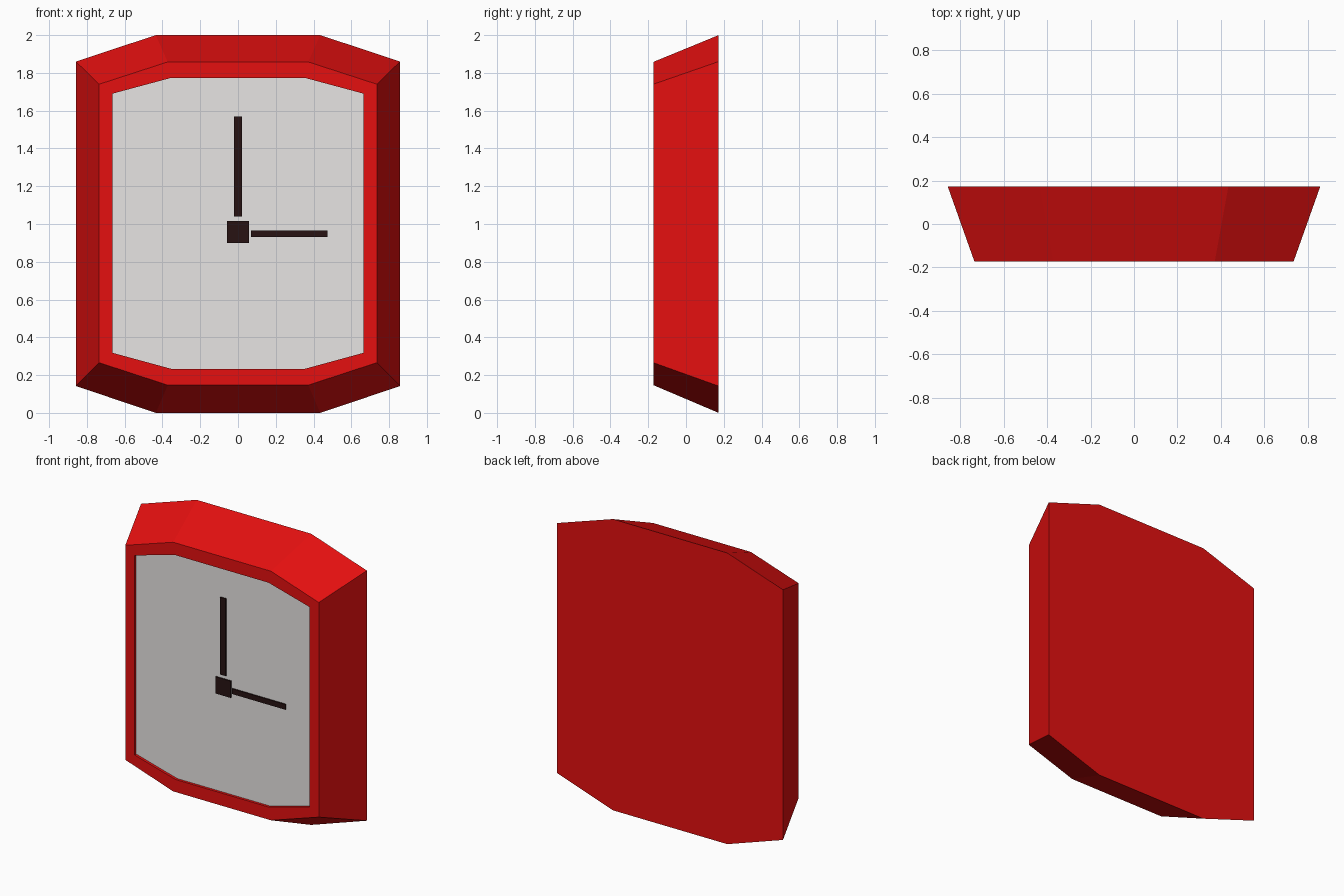
import bpy, bmesh

if "Cube" in bpy.data.objects:
    bpy.data.objects.remove(bpy.data.objects["Cube"])


def material(name, rgb):
    m = bpy.data.materials.new(name)
    m.diffuse_color = (*rgb, 1.0)
    m.use_nodes = True
    m.node_tree.nodes["Principled BSDF"].inputs["Base Color"].default_value = m.diffuse_color
    return m


RED = material("red", (0.78, 0.005, 0.005))
GREY = material("light grey", (0.80, 0.785, 0.77))
DARK = material("dark brown", (0.02, 0.006, 0.006))


def finish(bm, name, mats):
    bmesh.ops.recalc_face_normals(bm, faces=bm.faces)
    me = bpy.data.meshes.new(name)
    bm.to_mesh(me)
    bm.free()
    for m in mats:
        me.materials.append(m)
    ob = bpy.data.objects.new(name, me)
    bpy.context.collection.objects.link(ob)
    return ob


def octagon(bm, y, xi, xo, z_bot, z_low, z_high, z_top):
    pts = [(xi, z_bot), (xo, z_low), (xo, z_high), (xi, z_top)]
    pts += [(-x, z) for x, z in reversed(pts)]
    return [bm.verts.new((x, y, z)) for x, z in pts]


# Case: tapered octagonal body with a shallow recessed dial
DIAL_Y = -0.155
bm = bmesh.new()
rings = [
    octagon(bm, 0.173, 0.435, 0.858, 0.0, 0.142, 1.86, 2.0),
    octagon(bm, -0.173, 0.372, 0.735, 0.147, 0.266, 1.74, 1.858),
    octagon(bm, -0.173, 0.353, 0.665, 0.233, 0.318, 1.69, 1.774),
    octagon(bm, DIAL_Y, 0.353, 0.665, 0.233, 0.318, 1.69, 1.774),
]
for a, b in zip(rings, rings[1:]):
    for i in range(8):
        j = (i + 1) % 8
        bm.faces.new((a[i], a[j], b[j], b[i]))
bm.faces.new(rings[0])
dial = bm.faces.new(rings[-1])
dial.material_index = 1
finish(bm, "clock_case", [RED, GREY])


# Hands and hub: thin plates on the dial
def plate(name, x0, x1, z0, z1, thick=0.009):
    bm = bmesh.new()
    bmesh.ops.create_cube(bm, size=1)
    for v in bm.verts:
        v.co = ((x0 + x1) / 2 + v.co.x * (x1 - x0),
                DIAL_Y - thick / 2 + v.co.y * thick,
                (z0 + z1) / 2 + v.co.z * (z1 - z0))
    finish(bm, name, [DARK])


plate("minute_hand", -0.021, 0.021, 1.04, 1.57)
plate("hour_hand", 0.068, 0.475, 0.93, 0.966)
plate("hub", -0.058, 0.058, 0.90, 1.015)
